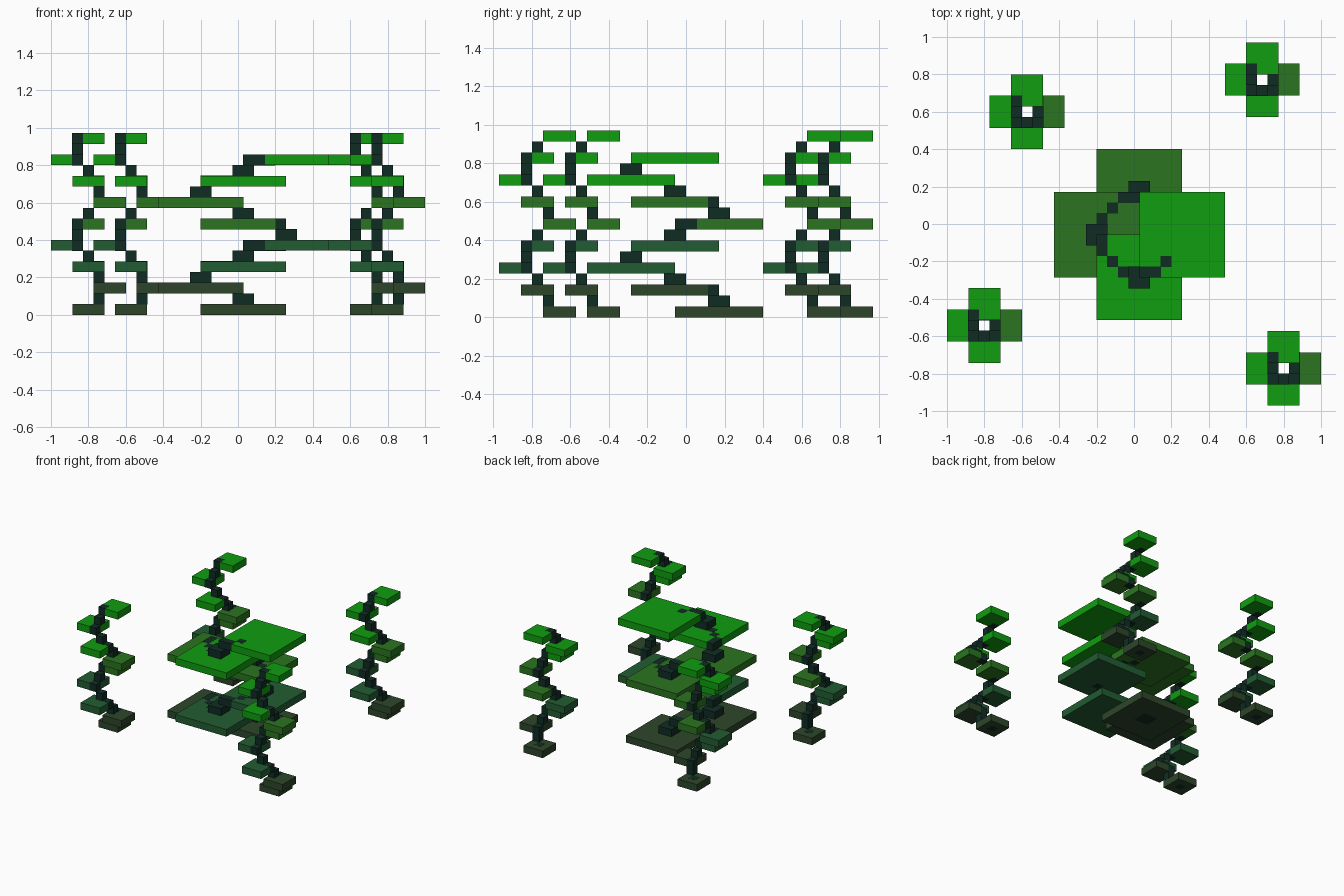
import bpy, bmesh
from mathutils import Matrix, Vector

if "Cube" in bpy.data.objects:
    bpy.data.objects.remove(bpy.data.objects["Cube"])

U = 2 / 35          # one block unit
EPS = 0.014         # stems stand a hair proud of the leaves (in units)


def lin(c):
    c /= 255
    return c / 12.92 if c <= 0.04045 else ((c + 0.055) / 1.055) ** 2.4


def material(name, rgb):
    m = bpy.data.materials.new(name)
    m.diffuse_color = (*[lin(c) for c in rgb], 1)
    m.use_nodes = True
    m.node_tree.nodes["Principled BSDF"].inputs["Base Color"].default_value = m.diffuse_color
    return m


STEM = material("stem_dark_green", (16, 44, 36))
LEAF = [material("leaf_olive", (45, 70, 42)),
        material("leaf_deep_green", (34, 92, 50)),
        material("leaf_mid_green", (43, 117, 32)),
        material("leaf_bright_green", (16, 157, 16))]


def blocks(name, boxes, centre, mat, grow=0.0):
    """One object from boxes (x0, x1, y0, y1, level), in units about a centre."""
    bm = bmesh.new()
    for x0, x1, y0, y1, lv in boxes:
        lo = Vector((x0 + centre[0] - grow, y0 + centre[1] - grow, max(0, lv - grow) if lv else -0.5 * grow))
        hi = Vector((x1 + centre[0] + grow, y1 + centre[1] + grow, lv + 1 + grow))
        mid, size = (lo + hi) / 2 * U, (hi - lo) * U
        bmesh.ops.create_cube(bm, size=1, matrix=Matrix.Translation(mid) @ Matrix.Diagonal((*size, 1)))
    me = bpy.data.meshes.new(name)
    bm.to_mesh(me)
    bm.free()
    me.materials.append(mat)
    ob = bpy.data.objects.new(name, me)
    bpy.context.collection.objects.link(ob)


def leaf_box(d, near, size, level):
    """Square leaf reaching out from the axis in direction d."""
    h, far = size / 2, near + size
    span = {1: (near, far), -1: (-far, -near), 0: (-h, h)}
    return (*span[d[0]], *span[d[1]], level)


def turn(box, n):
    """Rotate a box n quarter turns counter-clockwise."""
    x0, x1, y0, y1 = box
    for _ in range(n % 4):
        x0, x1, y0, y1 = -y1, -y0, x0, x1
    return x0, x1, y0, y1


N, E, S, W = (0, 1), (1, 0), (0, -1), (-1, 0)

# Four small spiral plants, nine leaves each
RING = [(-1, 1), (0, 1), (1, 1), (1, 0), (1, -1), (0, -1), (-1, -1), (-1, 0)]
for p, c in enumerate([(12, 13.5), (-10, 10.5), (-14, -9.5), (14, -13.5)], 1):
    for i in range(9):
        d = (N, E, S, W)[i % 4]
        blocks(f"small_plant_{p}_leaf_{i + 1}", [leaf_box(d, 0.5, 3, 2 * i)], c, LEAF[min(i // 2, 3)])
    cells = [(0, 2), (1, 1)] + [RING[lv % 8] for lv in range(2, 17)]
    blocks(f"small_plant_{p}_stem",
           [(x - .5, x + .5, y - .5, y + .5, lv) for lv, (x, y) in enumerate(cells)], c, STEM, EPS)

# Large spiral plant in the middle, eight leaves
C = (0.5, -1)
for i in range(8):
    blocks(f"large_plant_leaf_{i + 1}", [leaf_box((N, W, S, E)[i % 4], 0, 8, 2 * i)], C, LEAF[i // 2])

# Its stem: thick joints between leaves, thin diagonal runs through them
stem = [(-1, 1, 3, 5, 0)]
RUN = [(-2, 0, 3, 4), (-3, -2, 2, 3), (-4, -3, 1, 2)]
for i in range(7):
    stem.append((*turn((-1, 1, 3, 5), i), 2 * i + 1))
    run = RUN if i < 6 else RUN[:2]
    stem += [(*turn(b, i), 2 * i + 2) for b in run]
blocks("large_plant_stem", stem, C, STEM, EPS)
